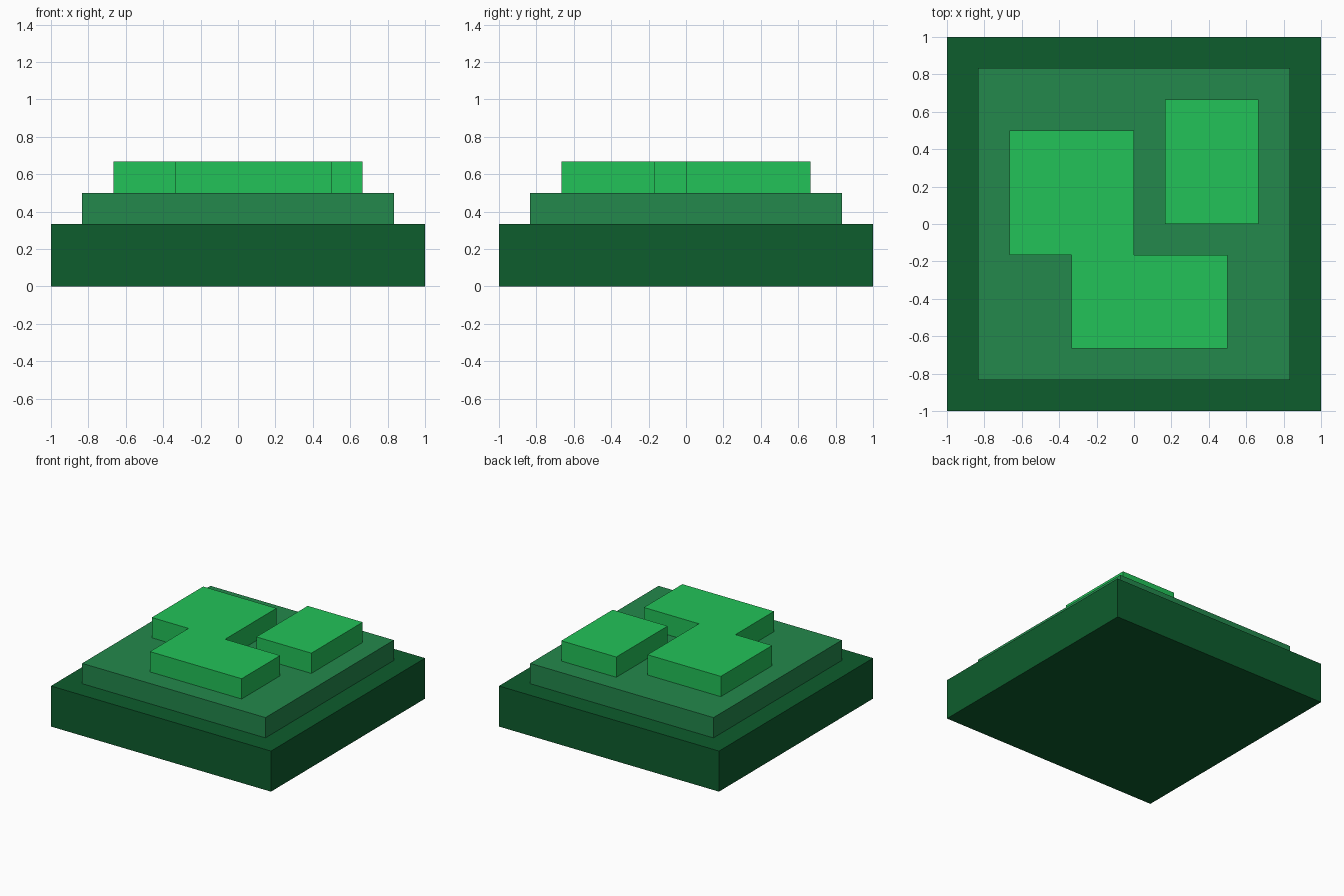
import bpy
import bmesh

cube = bpy.data.objects.get("Cube")
if cube:
    bpy.data.objects.remove(cube, do_unlink=True)

U = 1 / 6  # grid unit of the whole model


def make_material(name, rgb):
    """Flat material from 0-255 sRGB values."""
    linear = [((c / 255 + 0.055) / 1.055) ** 2.4 for c in rgb]
    mat = bpy.data.materials.new(name)
    mat.use_nodes = True
    mat.diffuse_color = (*linear, 1)
    bsdf = mat.node_tree.nodes["Principled BSDF"]
    bsdf.inputs["Base Color"].default_value = (*linear, 1)
    bsdf.inputs["Roughness"].default_value = 0.9
    return mat


def slab(name, outline, bottom, top, mat):
    """Extrude a counter-clockwise outline, given in grid units."""
    bm = bmesh.new()
    face = bm.faces.new([bm.verts.new((x * U, y * U, bottom * U)) for x, y in outline])
    result = bmesh.ops.extrude_face_region(bm, geom=[face], use_keep_orig=True)
    raised = [g for g in result["geom"] if isinstance(g, bmesh.types.BMVert)]
    bmesh.ops.translate(bm, verts=raised, vec=(0, 0, (top - bottom) * U))
    bmesh.ops.recalc_face_normals(bm, faces=bm.faces)
    mesh = bpy.data.meshes.new(name)
    bm.to_mesh(mesh)
    bm.free()
    mesh.materials.append(mat)
    obj = bpy.data.objects.new(name, mesh)
    bpy.context.collection.objects.link(obj)
    return obj


def rect(x0, y0, x1, y1):
    return [(x0, y0), (x1, y0), (x1, y1), (x0, y1)]


dark = make_material("dark green", (13, 93, 45))
medium = make_material("medium green", (35, 136, 76))
bright = make_material("bright green", (34, 194, 88))

# Stepped base
slab("base", rect(-6, -6, 6, 6), 0, 2, dark)
slab("middle_step", rect(-5, -5, 5, 5), 2, 3, medium)

# Raised patches on top
slab("stepped_patch",
     [(-2, -4), (3, -4), (3, -1), (0, -1), (0, 3), (-4, 3), (-4, -1), (-2, -1)],
     3, 4, bright)
slab("small_patch", rect(1, 0, 4, 4), 3, 4, bright)
